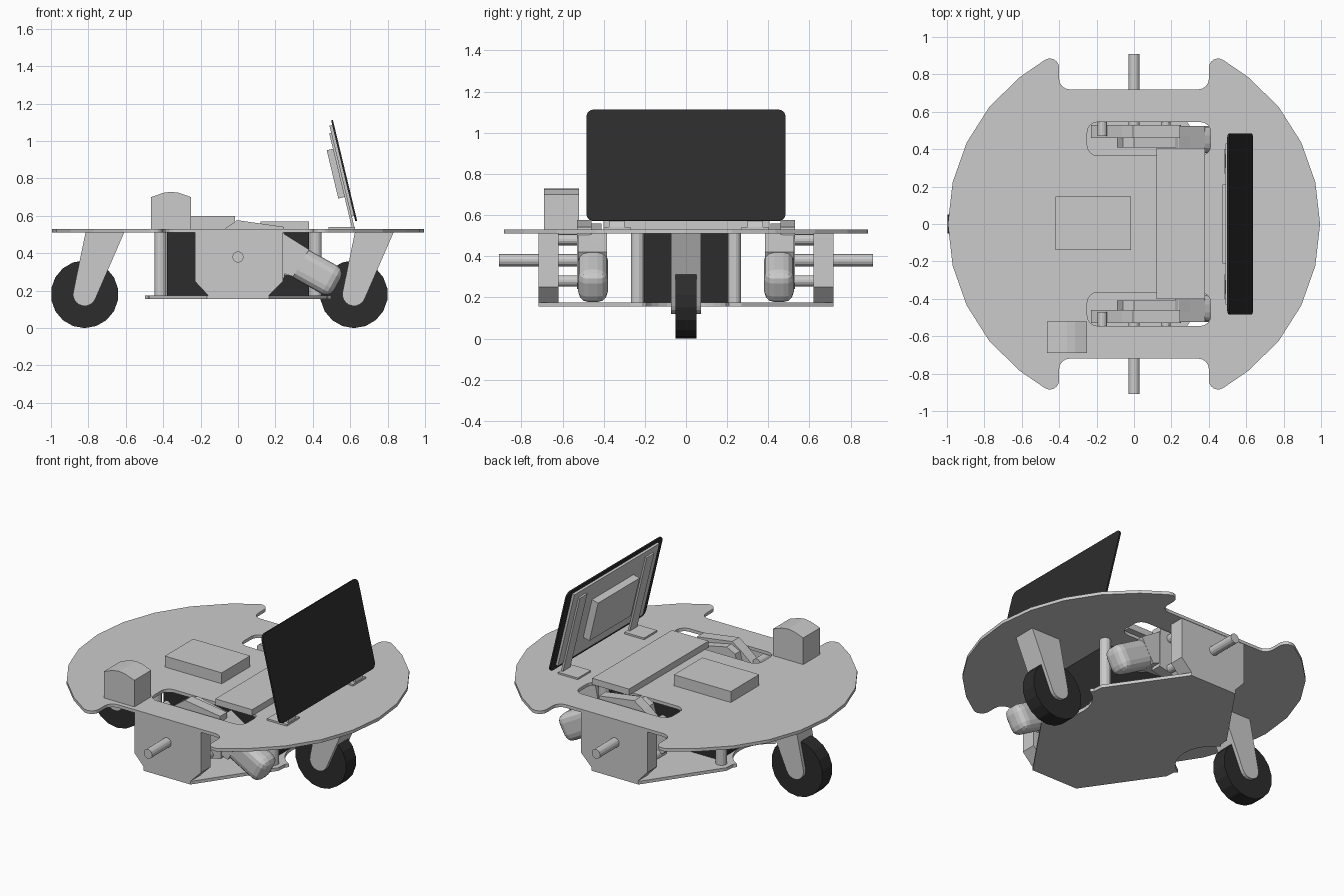
import bpy, bmesh
from math import sin, cos, radians, pi
from mathutils import Matrix, Vector

if "Cube" in bpy.data.objects:
    bpy.data.objects.remove(bpy.data.objects["Cube"])

black = bpy.data.materials.new("black")
black.diffuse_color = (0.025, 0.025, 0.025, 1)
black.use_nodes = True
black.node_tree.nodes["Principled BSDF"].inputs["Base Color"].default_value = black.diffuse_color


def finish(name, bm, mat=None):
    me = bpy.data.meshes.new(name)
    bmesh.ops.recalc_face_normals(bm, faces=bm.faces)
    bm.to_mesh(me)
    bm.free()
    if mat:
        me.materials.append(mat)
    ob = bpy.data.objects.new(name, me)
    bpy.context.collection.objects.link(ob)
    return ob


def prism(name, loops, lo, hi, frame=Matrix(), mat=None):
    """Filled outline (first loop) with holes (other loops), extruded lo..hi."""
    cu = bpy.data.curves.new(name, 'CURVE')
    cu.dimensions, cu.fill_mode, cu.extrude = '2D', 'BOTH', (hi - lo) / 2
    for pts in loops:
        sp = cu.splines.new('POLY')
        sp.points.add(len(pts) - 1)
        for p, (x, y) in zip(sp.points, pts):
            p.co = (x, y, 0, 1)
        sp.use_cyclic_u = True
    tmp = bpy.data.objects.new(name + "_curve", cu)
    bpy.context.collection.objects.link(tmp)
    me = bpy.data.meshes.new_from_object(tmp)
    bpy.data.objects.remove(tmp)
    bm = bmesh.new()
    bm.from_mesh(me)
    bmesh.ops.remove_doubles(bm, verts=bm.verts, dist=1e-4)
    bm.transform(frame @ Matrix.Translation((0, 0, (lo + hi) / 2)))
    for f in bm.faces:
        f.smooth = False
    return finish(name, bm, mat)


UPRIGHT = Matrix.Rotation(pi / 2, 4, 'X')   # outline in x-z, extruded along y


def side_prism(name, pts, y0, y1):
    return prism(name, [pts], -max(y0, y1), -min(y0, y1), UPRIGHT)


def box(name, lo, hi, mat=None, frame=Matrix()):
    bm = bmesh.new()
    bmesh.ops.create_cube(bm, size=1)
    lo, hi = Vector(lo), Vector(hi)
    bm.transform(frame @ Matrix.Translation((lo + hi) / 2) @ Matrix.Diagonal((*(hi - lo), 1)))
    return finish(name, bm, mat)


def rod(name, a, b, r, sides=14, mat=None):
    a, b = Vector(a), Vector(b)
    bm = bmesh.new()
    bmesh.ops.create_cone(bm, cap_ends=True, segments=sides, radius1=r, radius2=r,
                          depth=(b - a).length)
    rot = Vector((0, 0, 1)).rotation_difference(b - a).to_matrix().to_4x4()
    bm.transform(Matrix.Translation((a + b) / 2) @ rot)
    return finish(name, bm, mat)


def arc(cx, cy, r, a0, a1, n):
    return [(cx + r * cos(radians(a0 + (a1 - a0) * i / n)),
             cy + r * sin(radians(a0 + (a1 - a0) * i / n))) for i in range(n + 1)]


def round_rect(x0, y0, x1, y1, r, n=4):
    return (arc(x1 - r, y1 - r, r, 0, 90, n) + arc(x0 + r, y1 - r, r, 90, 180, n)
            + arc(x0 + r, y0 + r, r, 180, 270, n) + arc(x1 - r, y0 + r, r, 270, 360, n))


def four_way(q):
    """Complete a first-quadrant outline (running from +x axis to +y axis)."""
    half = q + [(-x, y) for x, y in reversed(q)]
    return half + [(x, -y) for x, y in reversed(half) if abs(y) > 1e-4]


# Round top deck with wheel notches and two drive slots
quarter = (arc(0, 0, 0.995, 0, 52, 4) + arc(0.45, 0.835, 0.05, 52, 180, 6)
           + arc(0.345, 0.775, 0.055, 0, -90, 4))
slots = [round_rect(-0.25, 0.365, 0.41, 0.545, 0.055),
         round_rect(-0.25, -0.545, 0.41, -0.365, 0.055)]
prism("top_deck", [four_way(quarter)] + slots, 0.51, 0.53)

# Bottom plate with concave clearance for the casters
quarter = arc(0.60, 0, 0.22, 180, 118, 5) + [(0.48, 0.21), (0.475, 0.27), (0.165, 0.717)]
prism("bottom_plate", [four_way(quarter)], 0.155, 0.175)

# Battery and corner posts between the plates
box("battery", (-0.38, -0.208, 0.175), (0.38, 0.208, 0.51), black)
for x in (-0.415, 0.415):
    for y in (-0.235, 0.235):
        rod("post", (x, y, 0.17), (x, y, 0.515), 0.033)

# Casters
for x, end in ((-0.82, "rear"), (0.62, "front")):
    rod(end + "_caster_wheel", (x, -0.05, 0.181), (x, 0.05, 0.181), 0.181, 18, black)
    fork = arc(x, 0.18, 0.062, 168, 338, 9) + [(x + 0.212, 0.512), (x + 0.005, 0.512)]
    side_prism(end + "_caster_fork", fork, -0.073, 0.073)

# Drive units, one on each side
for s in (-1, 1):
    block = [(-0.16, 0.175), (0.165, 0.175), (0.24, 0.25), (0.24, 0.51),
             (-0.23, 0.51), (-0.23, 0.25)]
    side_prism("drive_mount", block, s * 0.62, s * 0.717)
    rod("axle", (0, s * 0.45, 0.38), (0, s * 0.91, 0.38), 0.03)
    for x in (-0.17, 0.17):
        for z in (0.28, 0.48):
            rod("spacer", (x, s * 0.47, z), (x, s * 0.63, z), 0.027)
    outer = [(-0.23, 0.40), (-0.065, 0.535), (-0.005, 0.577), (0.245, 0.541),
             (0.25, 0.27), (0.12, 0.24), (-0.10, 0.24), (-0.22, 0.30)]
    side_prism("gearbox", outer, s * 0.46, s * 0.53)
    inner = [(-0.09, 0.42), (-0.06, 0.53), (0, 0.56), (0.24, 0.51), (0.375, 0.42),
             (0.29, 0.28), (0.0, 0.30)]
    side_prism("gearbox_cover", inner, s * 0.41, s * 0.47)
    side_prism("motor_flange", [(0.22, 0.52), (0.38, 0.42), (0.295, 0.275), (0.22, 0.3)],
               s * 0.385, s * 0.525)
    tilt = Matrix.Translation((0.405, s * 0.452, 0.305)) @ Matrix.Rotation(radians(29), 4, 'Y')
    motor = box("motor", (-0.145, -0.072, -0.086), (0.145, 0.072, 0.086), None, tilt)
    bev = motor.modifiers.new("round", 'BEVEL')
    bev.width, bev.segments = 0.05, 3

# Electronics on the deck
box("controller_box", (-0.42, -0.14, 0.53), (-0.017, 0.147, 0.60))
box("cross_board", (0.12, -0.40, 0.53), (0.38, 0.405, 0.57))
head = [(-0.465, 0.53), (-0.25, 0.53), (-0.25, 0.70), (-0.315, 0.723), (-0.358, 0.729),
        (-0.40, 0.723), (-0.465, 0.70)]
side_prism("sensor_head", head, -0.69, -0.52)

# Tilted screen: local x = y axis, local y = up the panel, local z = outward
t = radians(13.5)
screen = Matrix(((0, -sin(t), cos(t), 0.637), (1, 0, 0, 0),
                 (0, cos(t), sin(t), 0.573), (0, 0, 0, 1)))
prism("screen", [round_rect(-0.484, 0, 0.484, 0.555, 0.035)], -0.01, 0, screen, black)
box("screen_back", (-0.43, 0.03, -0.025), (0.43, 0.53, -0.008), None, screen)
box("screen_electronics", (-0.21, 0.14, -0.07), (0.21, 0.405, -0.02), None, screen)
for s in (-1, 1):
    a, b = sorted((s * 0.30, s * 0.375))
    box("screen_strap", (a, -0.04, -0.036), (b, 0.49, -0.022), None, screen)
    a, b = sorted((s * 0.27, s * 0.40))
    box("screen_foot", (0.485, a, 0.53), (0.625, b, 0.541))
